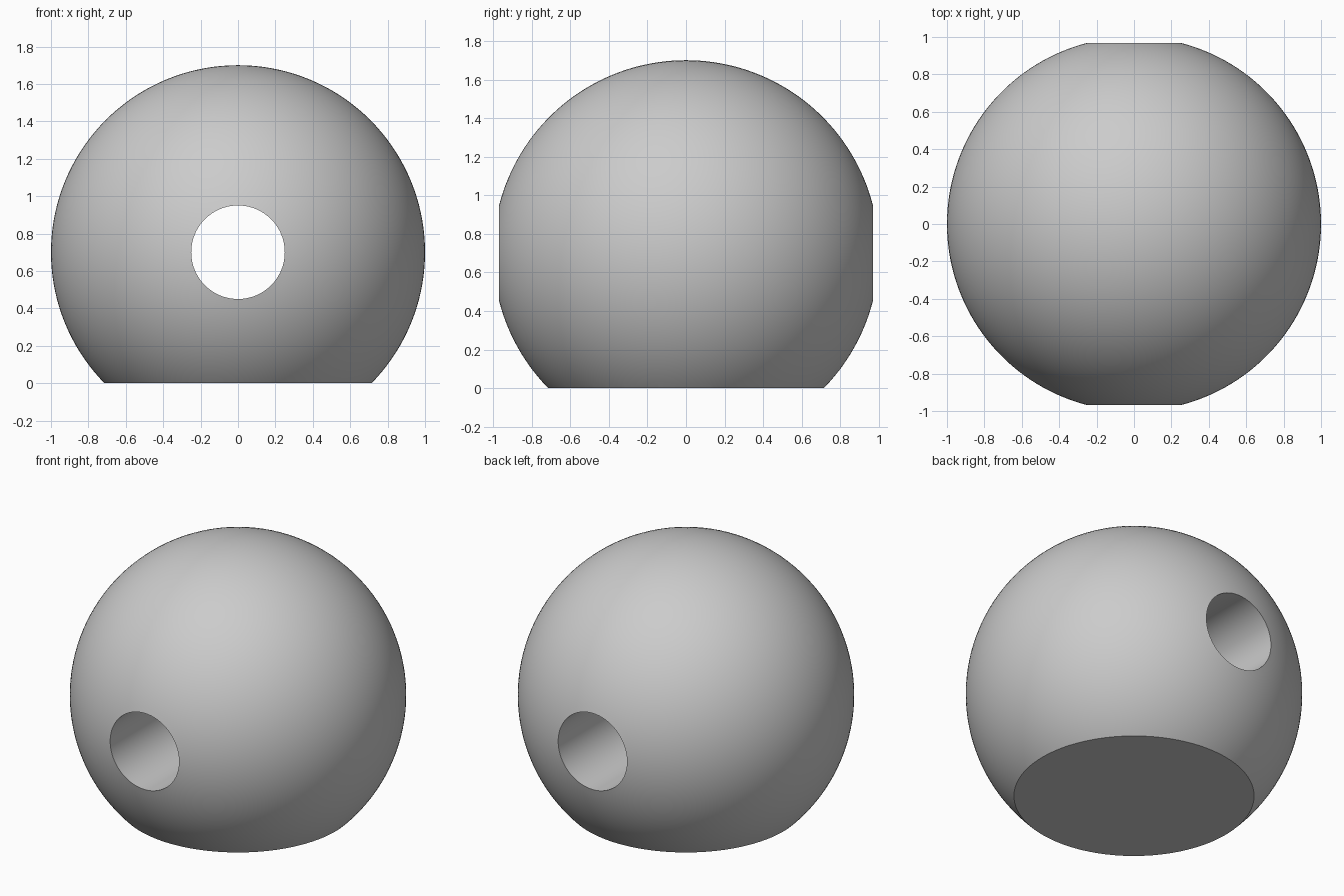
import bpy, bmesh
from math import acos, cos, sin, tau, radians
from mathutils import Vector

cube = bpy.data.objects.get("Cube")
if cube:
    bpy.data.objects.remove(cube, do_unlink=True)

RADIUS, HOLE, CENTRE_Z = 1.0, 0.25, 0.7
RINGS, SEGMENTS = 72, 144

grey = bpy.data.materials.new("plain grey")
grey.use_nodes = True
colour = (0.6, 0.6, 0.6, 1)
grey.diffuse_color = colour
grey.node_tree.nodes["Principled BSDF"].inputs["Base Color"].default_value = colour

# Ball outline, closed by the straight wall of the bore
bm = bmesh.new()
limit = acos(HOLE / RADIUS)
angles = [limit * (2 * i / RINGS - 1) for i in range(RINGS + 1)]
outline = [bm.verts.new((RADIUS * cos(a), RADIUS * sin(a), CENTRE_Z)) for a in angles]
edges = [bm.edges.new((v, outline[i - 1])) for i, v in enumerate(outline)]

# Revolve around the bore axis
bmesh.ops.spin(bm, geom=outline + edges, cent=(0, 0, CENTRE_Z), axis=(0, 1, 0),
               angle=tau, steps=SEGMENTS, use_merge=True)
bmesh.ops.remove_doubles(bm, verts=bm.verts[:], dist=0.0001)

# Slice off the underside and close it with a flat base
bmesh.ops.bisect_plane(bm, geom=bm.verts[:] + bm.edges[:] + bm.faces[:],
                       plane_co=Vector((0, 0, 0)), plane_no=Vector((0, 0, 1)),
                       clear_inner=True)
bmesh.ops.edgeloop_fill(bm, edges=[e for e in bm.edges if e.is_boundary])
bmesh.ops.recalc_face_normals(bm, faces=bm.faces[:])

mesh = bpy.data.meshes.new("drilled_ball")
bm.to_mesh(mesh)
bm.free()
mesh.materials.append(grey)
ball = bpy.data.objects.new("drilled_ball", mesh)
bpy.context.collection.objects.link(ball)

# Smooth skin with crisp rims
bpy.ops.object.select_all(action='DESELECT')
ball.select_set(True)
bpy.context.view_layer.objects.active = ball
bpy.ops.object.shade_smooth_by_angle(angle=radians(30))
